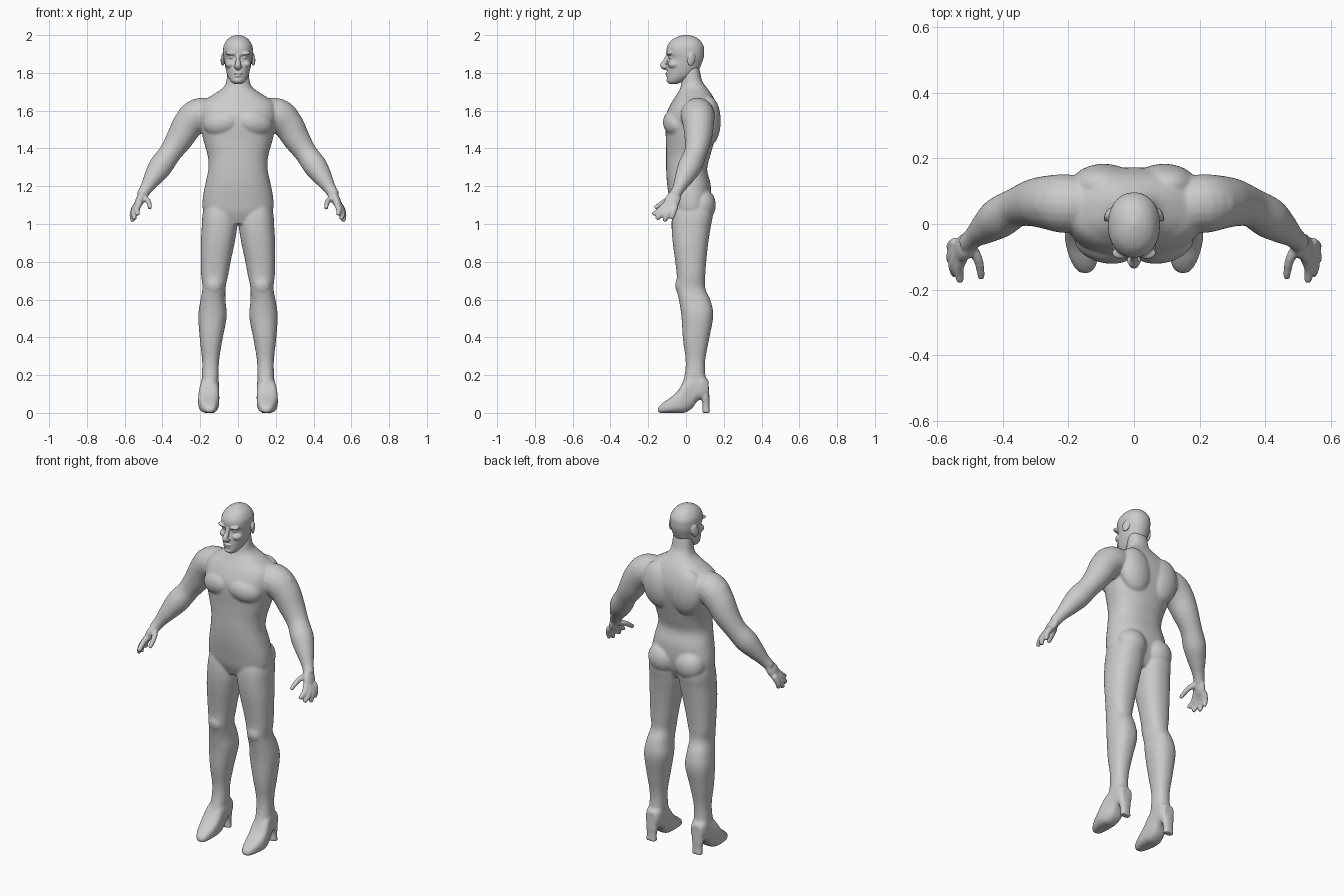
import bpy, bmesh, math
from mathutils import Vector, Matrix, Euler


def dense(rows, n=5):
    """Catmull-Rom refinement of a short list of section rows."""
    out = []
    for i in range(len(rows) - 1):
        a, b, c, d = (rows[max(0, min(len(rows) - 1, i + k))] for k in (-1, 0, 1, 2))
        for s in range(n):
            t = s / n
            out.append([0.5 * (2 * q + (r - p) * t + (2 * p - 5 * q + 4 * r - w) * t * t
                               + (3 * q - p - 3 * r + w) * t ** 3) for p, q, r, w in zip(a, b, c, d)])
    return out + [list(rows[-1])]


def skin(bm, rings):
    loops = [[bm.verts.new(p) for p in ring] for ring in rings]
    n = len(loops[0])
    for a, b in zip(loops, loops[1:]):
        for i in range(n):
            bm.faces.new((a[i], a[(i + 1) % n], b[(i + 1) % n], b[i]))
    bm.faces.new(loops[0][::-1])
    bm.faces.new(loops[-1])


def stack(bm, rows, axis='z', p=2.3, n=40):
    """Loft of superellipses; row = position, x range, other-axis range."""
    rings = []
    for t, a0, a1, b0, b1 in dense(rows):
        ring = []
        for k in range(n):
            c, s = math.cos(math.tau * k / n), math.sin(math.tau * k / n)
            u = (a0 + a1) / 2 + (a1 - a0) / 2 * math.copysign(abs(c) ** (2 / p), c)
            v = (b0 + b1) / 2 + (b1 - b0) / 2 * math.copysign(abs(s) ** (2 / p), s)
            ring.append((u, v, t) if axis == 'z' else (u, t, v))
        rings.append(ring)
    skin(bm, rings)


def tube(bm, rows, n=20):
    """Round limb along a path; row = x, y, z, radius."""
    rows = dense(rows)
    rings = []
    for i, r in enumerate(rows):
        d = Vector(rows[min(i + 1, len(rows) - 1)][:3]) - Vector(rows[max(i - 1, 0)][:3])
        u = d.cross(Vector((0, 1, 0.01))).normalized()
        v = d.cross(u).normalized()
        rings.append([Vector(r[:3]) + r[3] * (u * math.cos(math.tau * k / n) + v * math.sin(math.tau * k / n))
                      for k in range(n)])
    skin(bm, rings)


def blob(bm, loc, size, rot=(0, 0, 0)):
    m = Matrix.LocRotScale(Vector(loc), Euler([math.radians(a) for a in rot]), Vector(size))
    bmesh.ops.create_uvsphere(bm, u_segments=28, v_segments=18, radius=1, matrix=m)


def mirror_all(bm):
    new = bmesh.ops.duplicate(bm, geom=bm.verts[:] + bm.edges[:] + bm.faces[:])['geom']
    for v in new:
        if isinstance(v, bmesh.types.BMVert):
            v.co.x *= -1


def finish(bm, name, voxel, smooth):
    bmesh.ops.recalc_face_normals(bm, faces=bm.faces[:])
    me = bpy.data.meshes.new(name)
    bm.to_mesh(me)
    bm.free()
    ob = bpy.data.objects.new(name, me)
    bpy.context.collection.objects.link(ob)
    m = ob.modifiers.new('fuse', 'REMESH')
    m.mode, m.voxel_size, m.use_smooth_shade = 'VOXEL', voxel, True
    s = ob.modifiers.new('soften', 'SMOOTH')
    s.factor, s.iterations = 0.5, smooth
    return ob


# ---- body: one side first
bm = bmesh.new()
# leg
stack(bm, [(1.14, .03, .16, -.05, .12), (1.06, .006, .186, -.072, .142), (.98, .005, .192, -.076, .13),
           (.9, .018, .197, -.07, .118), (.81, .037, .197, -.058, .108), (.73, .052, .195, -.049, .102),
           (.66, .066, .188, -.05, .102), (.59, .066, .2, -.036, .132), (.51, .06, .21, -.024, .144),
           (.39, .082, .202, -.016, .122), (.28, .1, .19, -.002, .102), (.2, .102, .191, -.007, .102),
           (.13, .105, .195, -.03, .118)])
blob(bm, (.127, -.025, .675), (.045, .032, .05))            # knee
blob(bm, (.088, .085, 1.1), (.088, .073, .088))             # buttock
# boot foot and heel
stack(bm, [(-.15, .135, .165, .004, .025), (-.135, .12, .18, 0, .042), (-.11, .111, .194, 0, .062),
           (-.08, .104, .204, 0, .082), (-.045, .1, .211, 0, .115), (-.01, .099, .209, 0, .165),
           (.03, .1, .2, .022, .2), (.06, .1, .196, .062, .2), (.09, .102, .194, .075, .2),
           (.12, .115, .182, .09, .17)], axis='y', p=2.8)
stack(bm, [(0, .12, .182, .086, .128), (.04, .122, .18, .088, .124), (.08, .115, .186, .078, .124),
           (.15, .108, .19, .05, .12)], p=2.6)
# arm
tube(bm, [(.13, .06, 1.58, .083), (.21, .062, 1.575, .09), (.265, .066, 1.525, .082),
          (.31, .064, 1.45, .072), (.36, .05, 1.375, .06), (.41, .02, 1.305, .063),
          (.45, -.01, 1.245, .05), (.485, -.038, 1.19, .034), (.51, -.06, 1.15, .03)])
blob(bm, (.25, .062, 1.565), (.072, .07, .075))             # shoulder cap
# hand
blob(bm, (.52, -.072, 1.125), (.023, .042, .055), (-25, -22, 0))
for path in ([(.522, -.1, 1.11), (.535, -.138, 1.075), (.53, -.178, 1.05)],
             [(.536, -.092, 1.095), (.552, -.128, 1.055), (.546, -.157, 1.025)],
             [(.542, -.075, 1.09), (.56, -.1, 1.05), (.557, -.114, 1.012)],
             [(.54, -.055, 1.1), (.558, -.066, 1.06), (.557, -.076, 1.025)],
             [(.502, -.065, 1.14), (.476, -.108, 1.122), (.465, -.166, 1.083)]):
    tube(bm, [(*p, r) for p, r in zip(path, (.018, .0155, .012))], 14)
# chest, back and neck muscles
blob(bm, (.085, -.058, 1.535), (.1, .062, .07), (0, 12, 12))
blob(bm, (.092, .118, 1.545), (.1, .066, .135), (0, 8, 0))
blob(bm, (.1, .075, 1.645), (.11, .055, .04), (0, 18, 0))
mirror_all(bm)
# torso and neck
torso = [(1.0, .1, -.05, .09), (1.06, .178, -.075, .12), (1.13, .187, -.088, .132), (1.21, .173, -.1, .13),
         (1.29, .157, -.105, .112), (1.36, .16, -.105, .128), (1.44, .182, -.106, .15),
         (1.52, .2, -.11, .168), (1.58, .208, -.105, .172), (1.64, .195, -.078, .158),
         (1.68, .14, -.052, .14), (1.72, .08, -.03, .112), (1.76, .061, -.022, .085), (1.83, .055, -.01, .07)]
stack(bm, [(z, -w, w, f, b) for z, w, f, b in torso], n=64)
finish(bm, 'body', .0056, 12)

# ---- head
bm = bmesh.new()
blob(bm, (.034, -.084, 1.902), (.034, .022, .011), (0, -8, -14))   # brow
blob(bm, (.042, -.062, 1.845), (.026, .034, .022))                 # cheekbone
blob(bm, (.034, -.081, 1.882), (.014, .012, .008))                 # eye
blob(bm, (.011, -.112, 1.832), (.011, .013, .009))                 # nostril
blob(bm, (.08, .028, 1.872), (.009, .022, .036), (-12, 0, 22))     # ear
mirror_all(bm)
skull = [(1.742, .022, -.088, -.045), (1.752, .036, -.097, -.02), (1.77, .048, -.1, .015),
         (1.79, .057, -.1, .045), (1.82, .065, -.1, .07), (1.85, .071, -.097, .083),
         (1.88, .076, -.092, .093), (1.905, .079, -.102, .096), (1.94, .077, -.1, .094),
         (1.97, .062, -.08, .076), (1.988, .042, -.053, .054), (1.998, .02, -.025, .025),
         (2.002, .004, -.006, .006)]
stack(bm, [(z, -w, w, f, b) for z, w, f, b in skull], p=2.15, n=56)
tube(bm, [(0, -.09, 1.905, .011), (0, -.106, 1.868, .012), (0, -.121, 1.838, .016), (0, -.1, 1.825, .012)])  # nose
blob(bm, (0, -.098, 1.797), (.024, .012, .006))                    # upper lip
blob(bm, (0, -.096, 1.784), (.02, .012, .006))                     # lower lip
blob(bm, (0, -.086, 1.76), (.025, .018, .015))                     # chin
finish(bm, 'head', .0036, 5)
